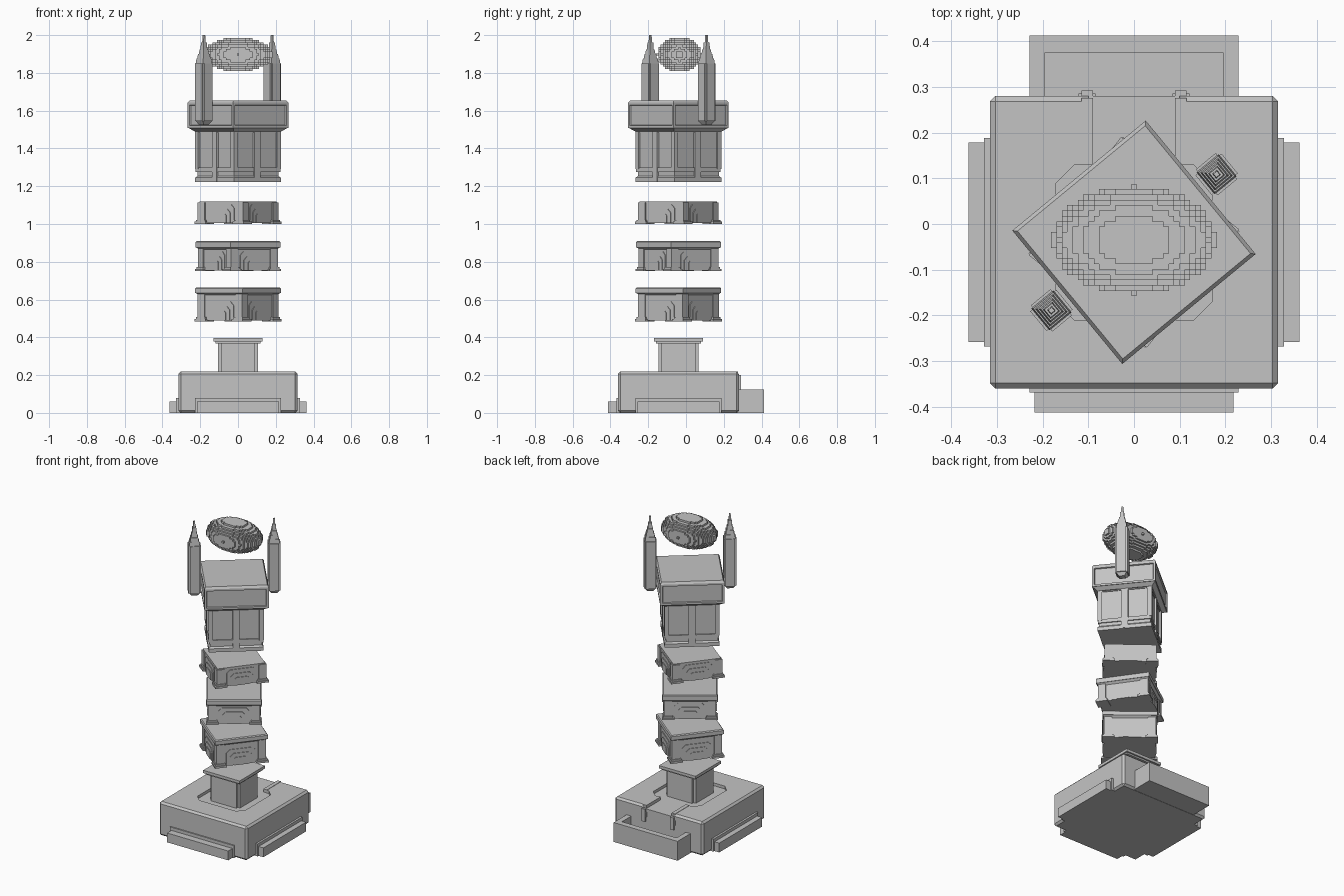
import bpy, bmesh, math
from mathutils import Matrix, Vector

if "Cube" in bpy.data.objects:
    bpy.data.objects.remove(bpy.data.objects["Cube"])

stone = bpy.data.materials.new("grey_stone")
stone.diffuse_color = (0.55, 0.55, 0.55, 1)
stone.use_nodes = True
stone.node_tree.nodes["Principled BSDF"].inputs["Base Color"].default_value = stone.diffuse_color
CX, CY = 0.0, -0.04  # tower axis


def add_box(bm, lo, hi, m=Matrix()):
    c = [(a + b) / 2 for a, b in zip(lo, hi)]
    s = [b - a for a, b in zip(lo, hi)]
    bmesh.ops.create_cube(bm, size=1, matrix=m @ Matrix.Translation(c) @ Matrix.Diagonal((*s, 1)))


def square(bm, s, z0, z1, m=Matrix(), s_top=None):
    """Square slab, optionally tapered."""
    t = s if s_top is None else s_top
    vs = [bm.verts.new(m @ Vector((x * w / 2, y * w / 2, z)))
          for w, z in ((s, z0), (t, z1)) for x, y in ((-1, -1), (1, -1), (1, 1), (-1, 1))]
    bm.faces.new(vs[3::-1])
    bm.faces.new(vs[4:])
    for i in range(4):
        j = (i + 1) % 4
        bm.faces.new((vs[i], vs[j], vs[j + 4], vs[i + 4]))


def prism(bm, pts, y0, y1, m):
    """Profile in x-z pushed from y0 out to y1."""
    a = [bm.verts.new(m @ Vector((x, y0, z))) for x, z in pts]
    b = [bm.verts.new(m @ Vector((x, y1, z))) for x, z in pts]
    bm.faces.new(a[::-1])
    bm.faces.new(b)
    n = len(pts)
    for i in range(n):
        bm.faces.new((a[i], a[(i + 1) % n], b[(i + 1) % n], b[i]))


def turn(i):
    return Matrix.Rotation(i * math.pi / 2, 4, 'Z')


def finish(name, bm, angle=0.0, loc=(CX, CY, 0), bevel=0.0):
    bmesh.ops.recalc_face_normals(bm, faces=bm.faces)
    me = bpy.data.meshes.new(name)
    bm.to_mesh(me)
    bm.free()
    me.materials.append(stone)
    ob = bpy.data.objects.new(name, me)
    bpy.context.collection.objects.link(ob)
    ob.location = loc
    ob.rotation_euler.z = math.radians(angle)
    if bevel:
        mod = ob.modifiers.new("edge", 'BEVEL')
        mod.width, mod.segments = bevel, 1
    return ob


# Base block with a sunken court and a walkway to the back
bm = bmesh.new()
add_box(bm, (-0.315, -0.32, 0), (0.315, 0.32, 0.218))
base = finish("base_block", bm, bevel=0.012)
bm = bmesh.new()
outline = [(-.17, -.13), (-.13, -.17), (.13, -.17), (.17, -.13), (.17, .13), (.13, .17), (.1, .17),
           (.1, .5), (-.1, .5), (-.1, .17), (-.13, .17), (-.17, .13)]
f = bm.faces.new([bm.verts.new((x, y, 0.2)) for x, y in outline])
ext = bmesh.ops.extrude_face_region(bm, geom=[f])
bmesh.ops.translate(bm, vec=(0, 0, 0.1), verts=[v for v in ext["geom"] if isinstance(v, bmesh.types.BMVert)])
cutter = finish("court_cutter", bm)
cutter.hide_render = True
cutter.hide_set(True)
mod = base.modifiers.new("court", 'BOOLEAN')
mod.operation, mod.object, mod.solver = 'DIFFERENCE', cutter, 'EXACT'

# Low ledges on the front and both sides
bm = bmesh.new()
for i in (0, 1, 3):
    d = 0.372 if i == 0 else 0.362
    prism(bm, [(-.218, 0), (.218, 0), (.218, .06), (-.218, .06)], -0.3, -d, turn(i))
    prism(bm, [(-.228, 0), (.228, 0), (.228, .08), (-.228, .08)], -0.3, -0.328, turn(i))
finish("base_ledges", bm)

# Walled balcony behind the base
bm = bmesh.new()
add_box(bm, (-.228, .27, 0), (.228, .412, .04))
add_box(bm, (-.228, .375, .04), (.228, .412, .125))
for s in (-1, 1):
    x0, x1 = sorted((s * .195, s * .228))
    add_box(bm, (x0, .27, .04), (x1, .375, .125))
finish("balcony", bm, loc=(0, 0, 0))

# Walkway rails with small brackets on the back wall
bm = bmesh.new()
for s in (-1, 1):
    x0, x1 = sorted((s * .09, s * .115))
    add_box(bm, (x0, .13, .19), (x1, .275, .22))
    add_box(bm, (x0, .25, .12), (x1, .292, .2))
    add_box(bm, (x0 - .006, .26, .15), (x1 + .006, .285, .18))
finish("walkway_rails", bm, loc=(0, 0, 0))

# Pedestal with notched corners and a cap
bm = bmesh.new()
add_box(bm, (-.106, -.09, .19), (.106, .09, .376))
add_box(bm, (-.09, -.106, .19), (.09, .106, .376))
square(bm, .24, .368, .378)
square(bm, .26, .378, .396)
finish("pedestal", bm)


# Floating square tiers: low plinth feet, nested arches, optional lip
def tier(name, z0, z1, angle, lip):
    bm = bmesh.new()
    top = z1 - lip
    square(bm, .292, z0 + .004, top)
    if lip:
        square(bm, .292, top - .012, top, s_top=.318)
        square(bm, .322, top, z1 - .006)
        square(bm, .322, z1 - .006, z1, s_top=.312)
    for i in range(4):
        m = turn(i)
        add_box(bm, (-.152, -.152, z0 + .01), (-.105, -.105, top - .006), m)
        add_box(bm, (-.164, -.164, z0), (-.09, -.09, z0 + .012), m)
        add_box(bm, (-.158, -.158, z0 + .012), (-.098, -.098, z0 + .022), m)
        for k, (w, h) in enumerate(((.09, .1), (.068, .075), (.042, .05))):
            c = .02 if k < 2 else .008
            b = z0 + .004
            prism(bm, [(-w, b), (w, b), (w, b + h - c), (w - c, b + h), (c - w, b + h), (-w, b + h - c)],
                  -.14, -.150 - .004 * k, m)
    finish(name, bm, angle)


tier("lower_tier", 0.485, 0.665, 51, 0.03)
tier("middle_tier", 0.75, 0.91, 35, 0.034)
tier("upper_tier", 1.0, 1.12, 52, 0.0)

# Tower body with ribs
TURN = 39.5
bm = bmesh.new()
square(bm, .322, 1.222, 1.245)
square(bm, .322, 1.245, 1.255, s_top=.305)
square(bm, .305, 1.255, 1.275)
square(bm, .318, 1.275, 1.298)
square(bm, .302, 1.298, 1.5)
for i in range(4):
    m = turn(i)
    add_box(bm, (-.162, -.162, 1.29), (-.135, -.135, 1.5), m)
    add_box(bm, (-.02, -.163, 1.225), (.02, -.14, 1.5), m)
    add_box(bm, (-.15, -.156, 1.485), (.15, -.14, 1.505), m)
finish("tower_body", bm, TURN)

# Overhanging head with recessed side panels
bm = bmesh.new()
square(bm, .325, 1.49, 1.508, s_top=.372)
square(bm, .378, 1.508, 1.642)
square(bm, .378, 1.642, 1.655, s_top=.362)
bmesh.ops.recalc_face_normals(bm, faces=bm.faces)
sides = [f for f in bm.faces if abs(f.normal.z) < 0.01 and f.calc_area() > 0.03]
bmesh.ops.inset_individual(bm, faces=sides, thickness=0.018)
bmesh.ops.inset_individual(bm, faces=sides, thickness=0.004, depth=-0.008)
finish("tower_head", bm, TURN)

# Two pointed pylons floating beside the head
a = math.radians(TURN)
for name, s in (("right_pylon", 1), ("left_pylon", -1)):
    bm = bmesh.new()
    square(bm, .035, 1.525, 1.545, s_top=.062)
    add_box(bm, (-.037, -.028, 1.545), (.037, .028, 1.85))
    add_box(bm, (-.028, -.037, 1.545), (.028, .037, 1.85))
    for w, t, z0, z1 in ((.062, .056, 1.85, 1.875), (.05, .044, 1.875, 1.9), (.038, .032, 1.9, 1.925),
                         (.026, .022, 1.925, 1.96), (.013, .01, 1.96, 2.0)):
        square(bm, w, z0, z1, s_top=t)
    finish(name, bm, TURN, (CX + s * .234 * math.cos(a), CY + s * .234 * math.sin(a), 0))

# Blocky ellipsoid floating on top, built from exposed cube faces
bm = bmesh.new()
V, R = 0.0117, (0.178, 0.117, 0.092)


def solid(p):
    return sum((c * V / r) ** 2 for c, r in zip(p, R)) <= 1


corners = {}


def corner(p):
    if p not in corners:
        corners[p] = bm.verts.new([c * V for c in p])
    return corners[p]


for x in range(-16, 17):
    for y in range(-11, 12):
        for z in range(-9, 10):
            p = (x, y, z)
            if not solid(p):
                continue
            for ax in range(3):
                for d in (-1, 1):
                    q = list(p)
                    q[ax] += d
                    if solid(q):
                        continue
                    quad = []
                    for u, v in ((-.5, -.5), (.5, -.5), (.5, .5), (-.5, .5)):
                        c = list(p)
                        c[ax] += d * .5
                        c[(ax + 1) % 3] += u
                        c[(ax + 2) % 3] += v
                        quad.append(corner(tuple(c)))
                    bm.faces.new(quad if d > 0 else quad[::-1])
finish("floating_eye", bm, loc=(0, -.035, 1.897))
